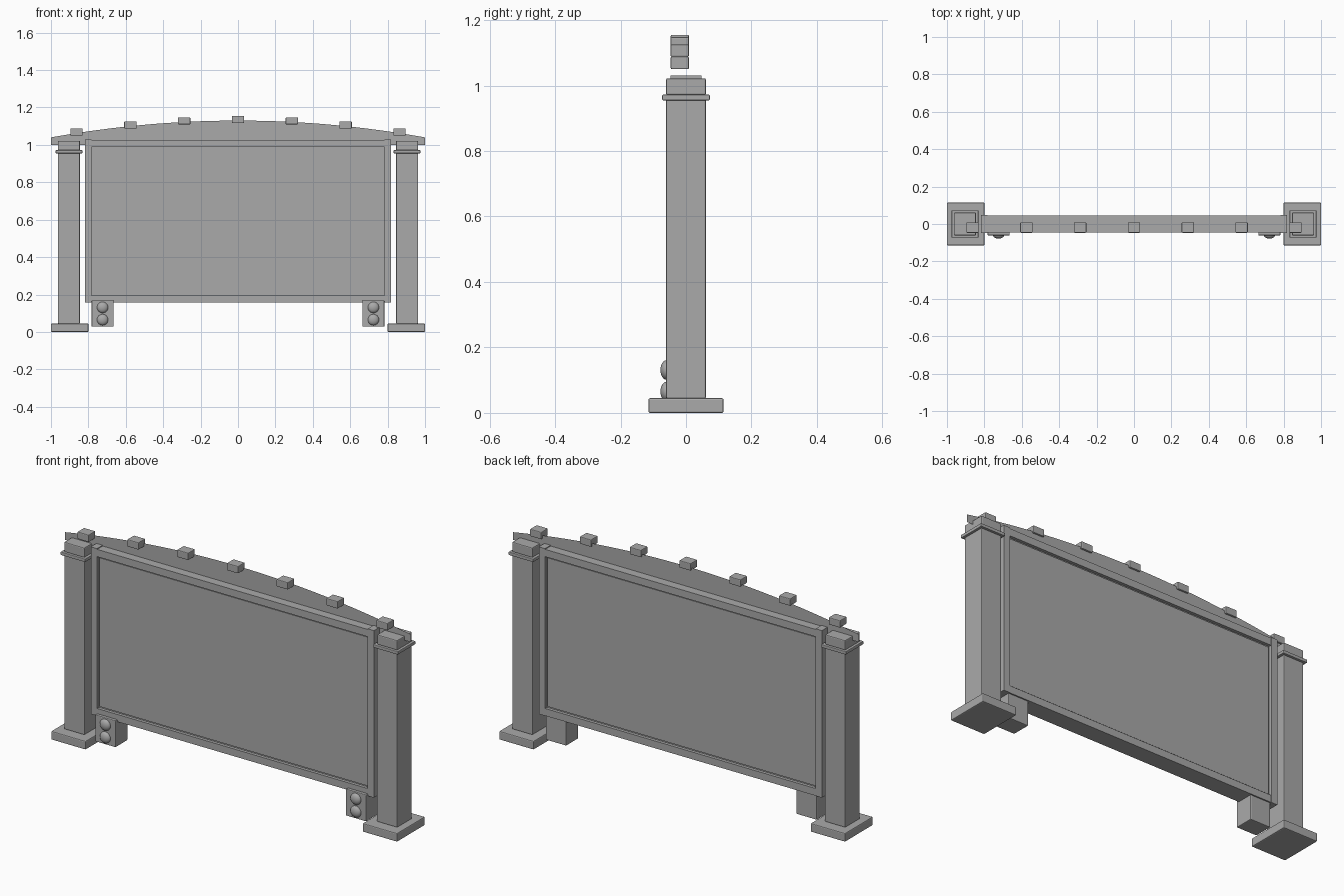
import bpy, bmesh, math

if "Cube" in bpy.data.objects:
    bpy.data.objects.remove(bpy.data.objects["Cube"])

grey = bpy.data.materials.new("mid_grey")
grey.diffuse_color = (0.4, 0.4, 0.4, 1)
grey.use_nodes = True
grey.node_tree.nodes["Principled BSDF"].inputs["Base Color"].default_value = grey.diffuse_color


def finish(bm, name):
    mesh = bpy.data.meshes.new(name)
    bm.to_mesh(mesh)
    bm.free()
    ob = bpy.data.objects.new(name, mesh)
    bpy.context.collection.objects.link(ob)
    mesh.materials.append(grey)
    return ob


def box(name, x0, x1, y0, y1, z0, z1, bevel=0.0):
    bm = bmesh.new()
    bmesh.ops.create_cube(bm, size=1)
    for v in bm.verts:
        v.co = ((x0 + x1) / 2 + v.co.x * (x1 - x0),
                (y0 + y1) / 2 + v.co.y * (y1 - y0),
                (z0 + z1) / 2 + v.co.z * (z1 - z0))
    if bevel:
        bmesh.ops.bevel(bm, geom=bm.edges[:], offset=bevel, segments=2,
                        profile=0.5, affect='EDGES')
    return finish(bm, name)


def lamp(name, x, z):
    # flattened dome sitting on a thin rim
    bm = bmesh.new()
    bmesh.ops.create_uvsphere(bm, u_segments=24, v_segments=12, radius=1)
    for v in bm.verts:
        v.co = (x + v.co.x * 0.03, -0.06 + v.co.z * 0.018, z + v.co.y * 0.03)
    bmesh.ops.recalc_face_normals(bm, faces=bm.faces[:])
    for f in bm.faces:
        f.smooth = True
    return finish(bm, name)


def arch_z(x):
    return 1.13 - 0.09 * x * x


def mirrored_box(name, x0, x1, *rest):
    for side, s in (("left", -1), ("right", 1)):
        a, b = sorted((s * x0, s * x1))
        box(f"{side}_{name}", a, b, *rest)


# posts with base, collar and cap
mirrored_box("post_base", 0.80, 1.0, -0.115, 0.115, 0.0, 0.045, 0.005)
mirrored_box("post", 0.845, 0.963, -0.061, 0.061, 0.045, 0.957, 0.004)
mirrored_box("post_collar", 0.832, 0.975, -0.073, 0.073, 0.955, 0.972, 0.003)
mirrored_box("post_cap", 0.845, 0.963, -0.061, 0.061, 0.970, 1.022, 0.005)

# frame around the board
mirrored_box("frame_side", 0.782, 0.818, -0.047, 0.047, 0.157, 1.03)
box("frame_top", -0.782, 0.782, -0.046, 0.046, 0.988, 1.026)
box("frame_bottom", -0.782, 0.782, -0.046, 0.046, 0.157, 0.195)

# board
box("board_core", -0.784, 0.784, -0.03, 0.03, 0.19, 0.99)
box("board_panel", -0.775, 0.775, -0.036, 0.036, 0.203, 0.98)

# lamp housings below the frame, two lamps each
mirrored_box("lamp_housing", 0.665, 0.783, -0.061, 0.039, 0.028, 0.168, 0.004)
for side, s in (("left", -1), ("right", 1)):
    for level, z in (("upper", 0.131), ("lower", 0.065)):
        lamp(f"{side}_{level}_lamp", s * 0.724, z)

# thin arched sheet on top
bm = bmesh.new()
n = 32
xs = [-1 + 2 * i / n for i in range(n + 1)]
low = [bm.verts.new((x, 0, 1.0)) for x in xs]
top = [bm.verts.new((x, 0, arch_z(x))) for x in xs]
for i in range(n):
    bm.faces.new((low[i], low[i + 1], top[i + 1], top[i]))
finish(bm, "arch_sheet")

# small light blocks along the arch
for i in range(-3, 4):
    x = i * 0.2877
    z = arch_z(x) + 0.006
    box(f"arch_block_{i + 4}", x - 0.033, x + 0.033, -0.047, 0.009,
        z - 0.019, z + 0.019, 0.004)
